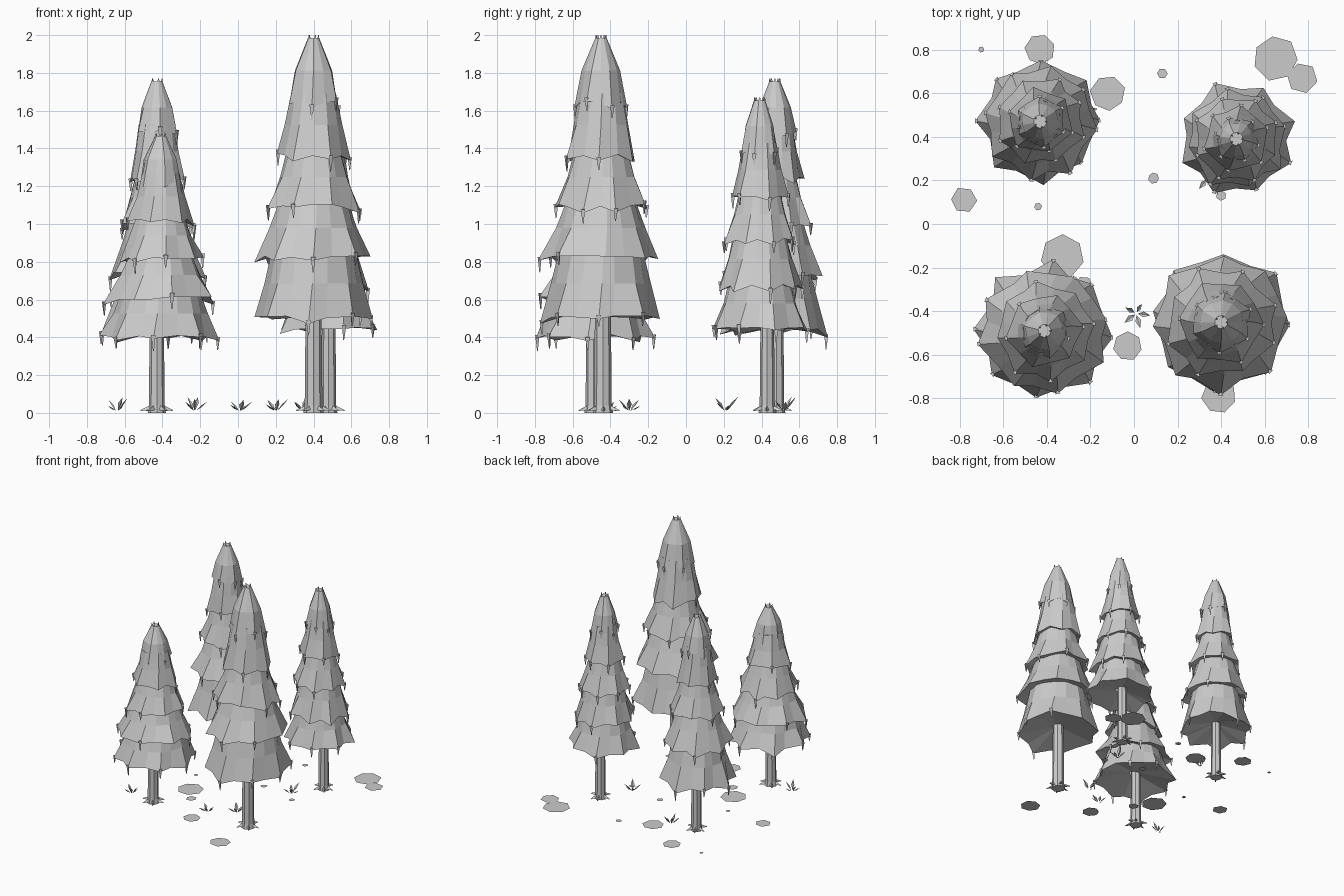
import bpy, bmesh, math, random
from mathutils import Vector, Matrix

if "Cube" in bpy.data.objects:
    bpy.data.objects.remove(bpy.data.objects["Cube"])
random.seed(4)
TAU = math.tau

grey = bpy.data.materials.new("plain grey")
grey.use_nodes = True
grey.diffuse_color = (0.6, 0.6, 0.6, 1)
grey.node_tree.nodes["Principled BSDF"].inputs["Base Color"].default_value = (0.6, 0.6, 0.6, 1)


def finish(bm, name):
    me = bpy.data.meshes.new(name)
    bm.to_mesh(me)
    bm.free()
    me.materials.append(grey)
    ob = bpy.data.objects.new(name, me)
    bpy.context.collection.objects.link(ob)


def polar(c, r, a, z):
    return Vector((c[0] + r * math.cos(a), c[1] + r * math.sin(a), z))


def bridge(bm, lower, upper):
    n = len(lower)
    for i in range(n):
        j = (i + 1) % n
        bm.faces.new((lower[i], lower[j], upper[j], upper[i]))


def spike(bm, base, tip, width):
    """Thin three-sided point from base to tip."""
    d = tip - base
    rot = d.to_track_quat('Z', 'Y').to_matrix().to_4x4()
    bmesh.ops.create_cone(bm, cap_ends=True, segments=3, radius1=width, radius2=0.003,
                          depth=d.length, matrix=Matrix.Translation((base + tip) / 2) @ rot)


def tier(bm, c, top_z, top_r, z, r, bulge, corners):
    """One drooping skirt of branches with pointed corners and a hollow underside."""
    n = corners * 2
    start = random.uniform(0, TAU)
    rim, mid, top, under = [], [], [], []
    for i in range(n):
        a = start + TAU * i / n + random.uniform(-.07, .07)
        corner = i % 2 == 0
        rr = r * (random.uniform(.99, 1.12) if corner else random.uniform(.9, .94))
        rz = z + (random.uniform(-.035, .015) if corner else random.uniform(0, .015))
        mr = top_r + (r - top_r) * bulge
        mr *= random.uniform(1.0, 1.04) if corner else .97
        rim.append(bm.verts.new(polar(c, rr, a, rz)))
        mid.append(bm.verts.new(polar(c, mr, a + .06, (top_z + z) / 2)))
        top.append(bm.verts.new(polar(c, top_r, a + .1, top_z)))
        under.append(bm.verts.new(polar(c, .03, a, z + .2 * r)))
        # hanging needle tips on the corners
        if corner and random.random() < .65:
            p = polar(c, rr * .98, a, rz + .02)
            spike(bm, p, polar(c, rr * .97, a, rz - random.uniform(.04, .065)), .014)
    bridge(bm, under, rim)
    bridge(bm, rim, mid)
    bridge(bm, mid, top)
    bm.faces.new(top)


def foliage(name, c, height, tiers):
    bm = bmesh.new()
    top_z, top_r, bulge = height - .015, .03, .68
    for k, (z, r) in enumerate(tiers):
        tier(bm, c, top_z, top_r, z, r, bulge, 6 if k < 2 else 8)
        # the leading shoot blends into the next skirt, lower skirts overhang
        top_z, top_r, bulge = z + .05, r * (.88 if k == 0 else .72), .42
    # small points crowning the tip
    for i in range(5):
        a = TAU * i / 5
        spike(bm, polar(c, .024, a, height - .05), polar(c, .028, a, height), .014)
    finish(bm, name)


def trunk(name, c, r, top):
    bm = bmesh.new()
    rings = []
    for z, s in ((0, 1.15), (.04, 1.0), (top, .88)):
        rings.append([bm.verts.new(polar(c, r * s, TAU * i / 8, z)) for i in range(8)])
    bridge(bm, rings[0], rings[1])
    bridge(bm, rings[1], rings[2])
    bm.faces.new(rings[0][::-1])
    bm.faces.new(rings[2])
    # splayed roots
    for i in range(6):
        a = TAU * i / 6 + random.uniform(-.2, .2)
        spike(bm, polar(c, r * .8, a, .024), polar(c, r + .045, a, .012), .016)
    finish(bm, name)


# name, crown centre, trunk centre, height, trunk radius, (rim height, rim radius)
trees = [
    ("front_right", (.40, -.45), (.40, -.44), 2.0, .047,
     [(1.64, .135), (1.36, .19), (1.09, .245), (.82, .305), (.50, .31)]),
    ("front_left", (-.41, -.49), (-.43, -.49), 1.48, .042,
     [(1.22, .115), (1.02, .165), (.81, .22), (.60, .285), (.40, .30)]),
    ("back_left", (-.43, .47), (-.43, .48), 1.77, .04,
     [(1.48, .11), (1.24, .145), (.99, .195), (.73, .25), (.43, .27)]),
    ("back_right", (.47, .39), (.48, .43), 1.67, .04,
     [(1.38, .10), (1.14, .145), (.91, .19), (.67, .22), (.44, .25)]),
]
for name, c, base, h, r, tiers in trees:
    foliage(name + "_foliage", c, h, tiers)
    trunk(name + "_trunk", base, r, tiers[-1][0] + .12)

# flat stones: x, y, radius, sides
stones = [(-.43, .80, .07, 7), (-.12, .60, .08, 7), (-.70, .80, .014, 6), (.13, .69, .024, 6),
          (.65, .76, .105, 7), (.77, .67, .07, 6), (.09, .21, .025, 7), (-.78, .11, .06, 6),
          (-.44, .08, .018, 6), (.40, .13, .024, 6), (-.33, -.15, .10, 7), (-.23, -.28, .04, 6),
          (-.03, -.56, .068, 7), (.39, -.79, .08, 7)]
for x, y, r, n in stones:
    bm = bmesh.new()
    a0 = random.uniform(0, TAU)
    ring = [bm.verts.new(polar((x, y), r * random.uniform(.95, 1.04), a0 + TAU * i / n, .004))
            for i in range(n)]
    bm.faces.new(ring)
    finish(bm, "flat_stone")

# grass tufts of folded leaf blades
for c in ((-.64, -.47), (-.23, .52), (.01, -.41), (.2, -.3), (.34, .21)):
    bm = bmesh.new()
    for i in range(5):
        a = TAU * i / 5 + random.uniform(-.3, .3)
        reach, h = random.uniform(.05, .075), random.uniform(.035, .085)
        root = bm.verts.new(polar(c, .008, a, .012))
        tip = bm.verts.new(polar(c, reach, a, h))
        crease = bm.verts.new(polar(c, reach * .55, a, h * .5))
        for side in (-1, 1):
            edge = bm.verts.new(polar(c, reach * .55, a + side * .38, h * .62))
            bm.faces.new((root, crease, tip, edge) if side < 0 else (root, edge, tip, crease))
    finish(bm, "grass_tuft")
